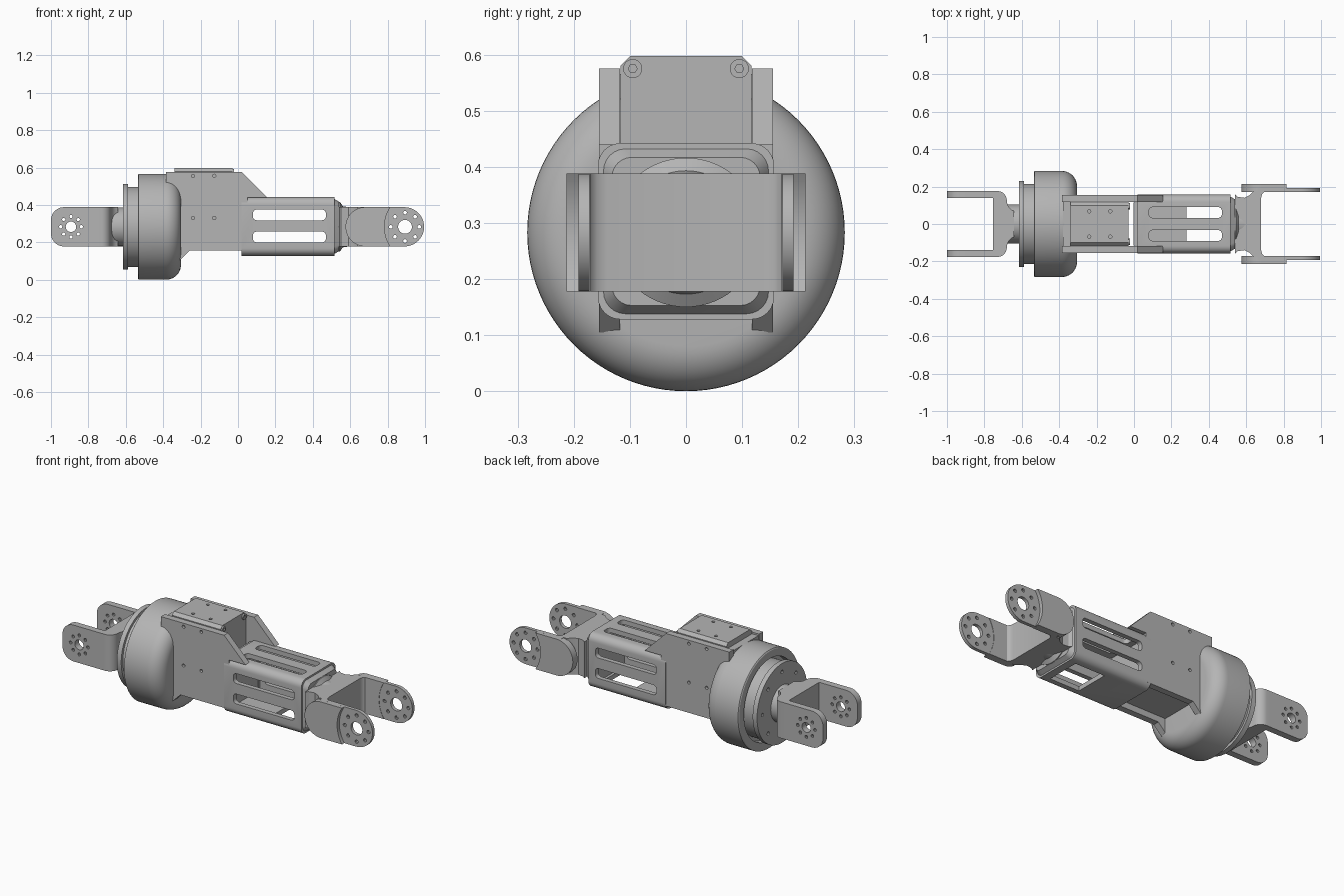
import bpy, bmesh, math
from mathutils import Vector

cube = bpy.data.objects.get("Cube")
if cube:
    bpy.data.objects.remove(cube, do_unlink=True)

grey = bpy.data.materials.new("machined grey")
grey.use_nodes = True
grey.diffuse_color = (0.46, 0.46, 0.46, 1)
grey.node_tree.nodes["Principled BSDF"].inputs["Base Color"].default_value = (0.46, 0.46, 0.46, 1)

AXIS_Z = 0.283   # height of the common centre line


def finish(name, bm):
    bmesh.ops.recalc_face_normals(bm, faces=bm.faces)
    me = bpy.data.meshes.new(name)
    bm.to_mesh(me)
    bm.free()
    me.materials.append(grey)
    ob = bpy.data.objects.new(name, me)
    bpy.context.collection.objects.link(ob)
    return ob


def place(axis, a, b, t):
    return {"x": (t, a, b), "y": (a, t, b), "z": (a, b, t)}[axis]


def add_prism(bm, pts, axis, lo, hi):
    ends = [[bm.verts.new(place(axis, a, b, t)) for a, b in pts] for t in (lo, hi)]
    bm.faces.new(ends[0])
    bm.faces.new(ends[1])
    for i in range(len(pts)):
        j = (i + 1) % len(pts)
        bm.faces.new((ends[0][i], ends[0][j], ends[1][j], ends[1][i]))


def prism(name, pts, axis, lo, hi):
    bm = bmesh.new()
    add_prism(bm, pts, axis, lo, hi)
    return finish(name, bm)


def arc(cx, cy, r, a0, a1, n=10):
    angles = [math.radians(a0 + (a1 - a0) * i / n) for i in range(n + 1)]
    return [(cx + r * math.cos(a), cy + r * math.sin(a)) for a in angles]


def circle(cx, cy, r, n=20):
    return arc(cx, cy, r, 0, 360, n)[:-1]


def rounded(x0, x1, y0, y1, r, n=6):
    return (arc(x1 - r, y0 + r, r, -90, 0, n) + arc(x1 - r, y1 - r, r, 0, 90, n)
            + arc(x0 + r, y1 - r, r, 90, 180, n) + arc(x0 + r, y0 + r, r, 180, 270, n))


def box(x0, x1, y0, y1):
    return [(x0, y0), (x1, y0), (x1, y1), (x0, y1)]


def lathe(name, profile, steps=96):
    """Turn (x, radius) points around the centre line."""
    bm = bmesh.new()
    vs = [bm.verts.new((x, 0, AXIS_Z + r)) for x, r in profile]
    es = [bm.edges.new(p) for p in zip(vs, vs[1:])]
    bmesh.ops.spin(bm, geom=vs + es, cent=(0, 0, AXIS_Z), axis=(1, 0, 0),
                   angle=math.tau, steps=steps)
    bmesh.ops.remove_doubles(bm, verts=bm.verts, dist=0.0002)
    return finish(name, bm)


def cut(ob, outlines, axis, lo, hi):
    """Subtract straight openings and remove the helper afterwards."""
    bm = bmesh.new()
    for pts in outlines:
        add_prism(bm, pts, axis, lo, hi)
    tool = finish("cutter", bm)
    tool.hide_render = True
    mod = ob.modifiers.new("opening", "BOOLEAN")
    mod.operation, mod.solver, mod.object = "DIFFERENCE", "EXACT", tool
    bpy.context.view_layer.objects.active = ob
    bpy.ops.object.modifier_apply(modifier=mod.name)
    bpy.data.objects.remove(tool, do_unlink=True)


def bolt_ring(cx, cy, ring, r, n=8):
    return [circle(x, y, r, 10) for x, y in circle(cx, cy, ring, n)]


def mirrored(half):
    """Close an outline that is symmetric about its second coordinate."""
    return half + [(x, -y) for x, y in reversed(half)]


low, high = AXIS_Z - 0.105, AXIS_Z + 0.105

# Rear fork: two drilled lugs, a curved bridge and a round neck
for side, s in (("left", 1), ("right", -1)):
    outline = [(-0.75, low), (-0.75, high)] + arc(-0.93, high - 0.07, 0.07, 90, 180) \
        + arc(-0.93, low + 0.07, 0.07, 180, 270)
    lug = prism("rear_fork_lug_" + side, outline, "y", *sorted((s * 0.138, s * 0.176)))
    cut(lug, [circle(-0.893, AXIS_Z, 0.028, 24)] + bolt_ring(-0.893, AXIS_Z, 0.055, 0.009),
        "y", -0.3, 0.3)
bridge = [(-0.755, 0.138), (-0.755, 0.176)] + arc(-0.73, 0.126, 0.05, 90, 0) \
    + arc(-0.62, 0.125, 0.06, 190, 250, 6)
prism("rear_fork_bridge", mirrored(bridge), "z", low, high)
lathe("rear_neck", [(-0.70, 0), (-0.70, 0.104), (-0.60, 0.104), (-0.60, 0)], 64)

# Turntable flange with its ring of bolts
flange = lathe("turntable_flange", [(-0.615, 0), (-0.615, 0.229), (-0.587, 0.229),
                                    (-0.587, 0.214), (-0.49, 0.214), (-0.49, 0)])
cut(flange, bolt_ring(0, AXIS_Z, 0.18, 0.01), "x", -0.63, -0.597)

# Round motor housing with a soft front shoulder
lathe("motor_housing", [(-0.50, 0), (-0.50, 0.235), (-0.535, 0.235), (-0.535, 0.277),
                        (-0.531, 0.283)] + arc(-0.385, 0.203, 0.08, 90, 0) + [(-0.305, 0)])

# Side plates of the central bracket
plate = [(-0.385, 0.575), (0.02, 0.575), (0.155, 0.44), (0.05, 0.44), (0.05, 0.155),
         (-0.26, 0.155), (-0.31, 0.105), (-0.385, 0.105)]
screws = [circle(x, z, 0.009, 12) for x in (-0.24, -0.127) for z in (0.33, 0.555)]
for side, s in (("left", 1), ("right", -1)):
    ob = prism("bracket_plate_" + side, plate, "y", *sorted((s * 0.118, s * 0.155)))
    cut(ob, screws, "y", *sorted((s * 0.14, s * 0.2)))
prism("bracket_back_web", box(-0.118, 0.118, 0.11, 0.565), "x", -0.38, -0.335)

# Motor block between the plates, with chamfered top and screws
block = [(-0.117, 0.19), (0.117, 0.19), (0.117, 0.58), (0.1, 0.597), (-0.1, 0.597), (-0.117, 0.58)]
motor = prism("drive_block", block, "x", -0.34, -0.03)
cut(motor, [circle(x, y, 0.009, 12) for x in (-0.24, -0.127) for y in (-0.068, 0.068)],
    "z", 0.585, 0.65)
for side, s in (("left", 1), ("right", -1)):
    screw = prism("drive_screw_" + side, circle(s * 0.095, 0.575, 0.017), "x", -0.04, -0.022)
    cut(screw, [circle(s * 0.095, 0.575, 0.008, 6)], "x", -0.03, 0)

# Hollow forearm with slots on the sides and top and a window below
forearm = prism("forearm_tube", rounded(-0.157, 0.157, 0.128, 0.442, 0.04), "x", 0.02, 0.515)
cut(forearm, [box(-0.13, 0.13, 0.155, 0.415)], "x", 0.045, 0.485)
cut(forearm, [rounded(0.08, 0.47, z, z + 0.057, 0.02) for z in (0.2, 0.318)], "y", -0.3, 0.3)
cut(forearm, [rounded(0.08, 0.47, y, y + 0.057, 0.02) for y in (-0.09, 0.033)], "z", 0.3, 0.6)
cut(forearm, [box(0.28, 0.47, -0.1, 0.1)], "z", 0, 0.25)
prism("forearm_rear_lip", box(-0.115, 0.115, 0.155, 0.43), "x", -0.003, 0.025)

# Tapered collar closing the forearm
bm = bmesh.new()
add_prism(bm, rounded(-0.15, 0.15, 0.135, 0.435, 0.04), "x", 0.51, 0.54)
for v in bm.verts:
    if v.co.x > 0.53:
        v.co.y *= 0.88
        v.co.z = AXIS_Z + (v.co.z - AXIS_Z) * 0.88
finish("forearm_collar", bm)
lathe("wrist_neck", [(0.53, 0), (0.53, 0.133), (0.545, 0.133), (0.56, 0.11), (0.6, 0.104), (0.6, 0)], 64)

# Front fork: waisted bridge, rounded pads and drilled round lugs
bridge = [(0.54, 0.158), (0.555, 0.145), (0.59, 0.14), (0.62, 0.155), (0.64, 0.176),
          (0.71, 0.176), (0.695, 0.17), (0.684, 0.158), (0.68, 0.14)]
prism("front_fork_bridge", mirrored(bridge), "z", low, high)
for side, s in (("left", 1), ("right", -1)):
    lug_shape = arc(0.89, AXIS_Z, 0.105, -90, 90, 24) + [(0.66, high), (0.66, low)]
    lug = prism("front_fork_lug_" + side, lug_shape, "y", *sorted((s * 0.172, s * 0.192)))
    cut(lug, [circle(0.893, AXIS_Z, 0.037, 24)] + bolt_ring(0.893, AXIS_Z, 0.076, 0.01),
        "y", -0.3, 0.3)
    pad_shape = arc(0.68, AXIS_Z, 0.105, 90, 270, 24) + arc(0.973, AXIS_Z, 0.19, 213.5, 146.5, 14)
    prism("front_fork_pad_" + side, pad_shape, "y", *sorted((s * 0.17, s * 0.213)))

# Smooth rounded surfaces while keeping machined edges crisp
bpy.ops.object.select_all(action="DESELECT")
for ob in bpy.context.collection.objects:
    if ob.type == "MESH" and ob.data.materials and ob.data.materials[0] == grey:
        ob.select_set(True)
        bpy.context.view_layer.objects.active = ob
bpy.ops.object.shade_smooth_by_angle(angle=math.radians(32))
